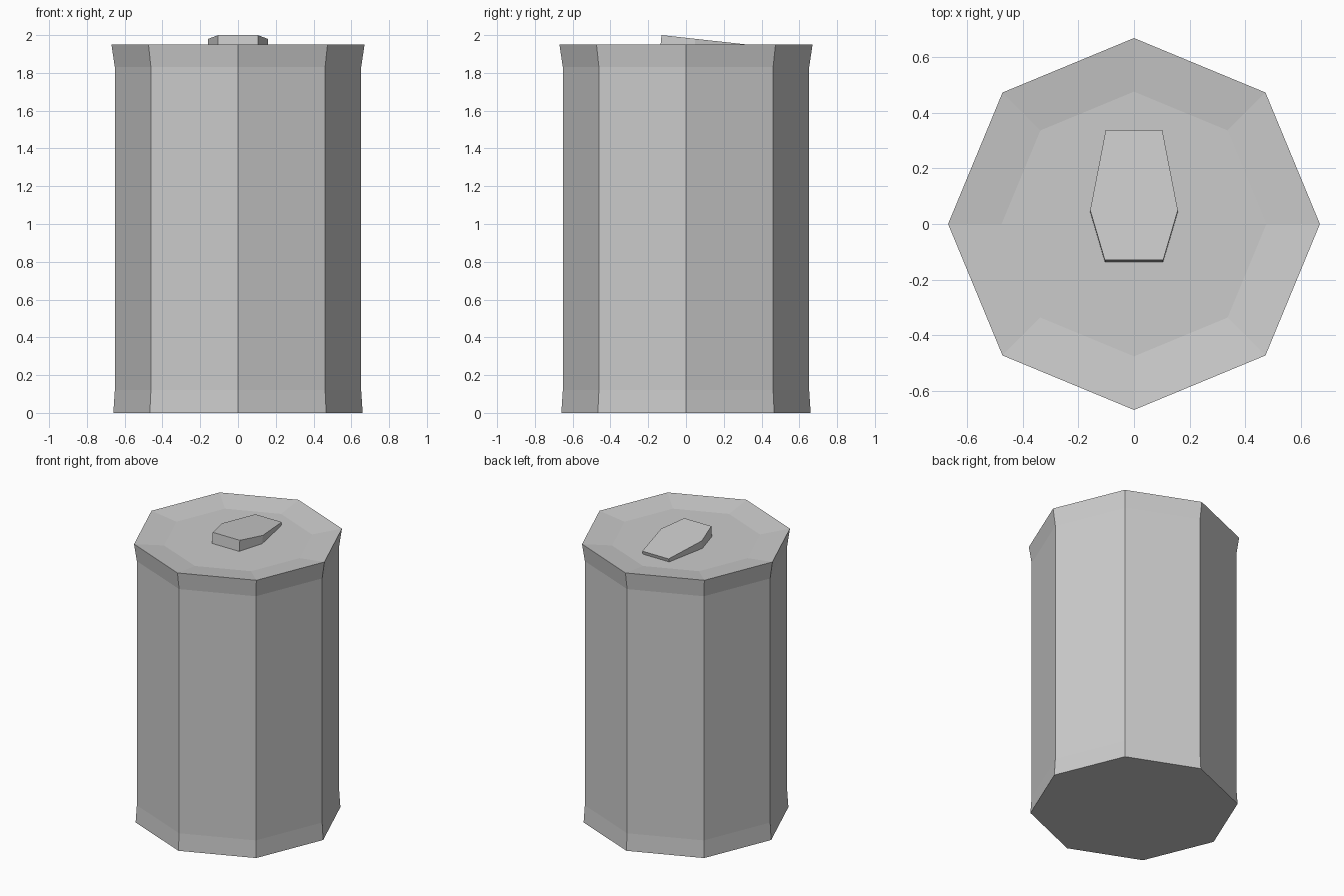
import bpy, bmesh
from math import cos, sin, tau

if "Cube" in bpy.data.objects:
    bpy.data.objects.remove(bpy.data.objects["Cube"])


def make_object(name, loops):
    """Skin a stack of equal-length loops and cap both ends."""
    bm = bmesh.new()
    rings = [[bm.verts.new(p) for p in loop] for loop in loops]
    n = len(rings[0])
    for a, b in zip(rings, rings[1:]):
        for i in range(n):
            j = (i + 1) % n
            bm.faces.new((a[i], a[j], b[j], b[i]))
    bm.faces.new(rings[0][::-1])
    bm.faces.new(rings[-1])
    bmesh.ops.recalc_face_normals(bm, faces=bm.faces)
    mesh = bpy.data.meshes.new(name)
    bm.to_mesh(mesh)
    bm.free()
    obj = bpy.data.objects.new(name, mesh)
    bpy.context.collection.objects.link(obj)
    return obj


def octagon(r, z):
    return [(r * cos(tau * i / 8), r * sin(tau * i / 8), z) for i in range(8)]


# Can body: flared base and rim, shallow dished lid
FLOOR = 1.925
profile = [(0.66, 0), (0.652, 0.12), (0.652, 1.83), (0.67, 1.95), (0.477, FLOOR)]
make_object("can_body", [octagon(r, z) for r, z in profile])

# Pull tab: six-sided wedge sloping down to the back
half = [(0.105, -0.13), (0.158, 0.05), (0.102, 0.338)]
outline = half + [(-x, y) for x, y in reversed(half)]
top = [(x, y, 2.0 - (y + 0.13) * 0.11) for x, y in outline]
bottom = [(x, y - 0.007, FLOOR - 0.003) for x, y in outline]
make_object("pull_tab", [bottom, top])
